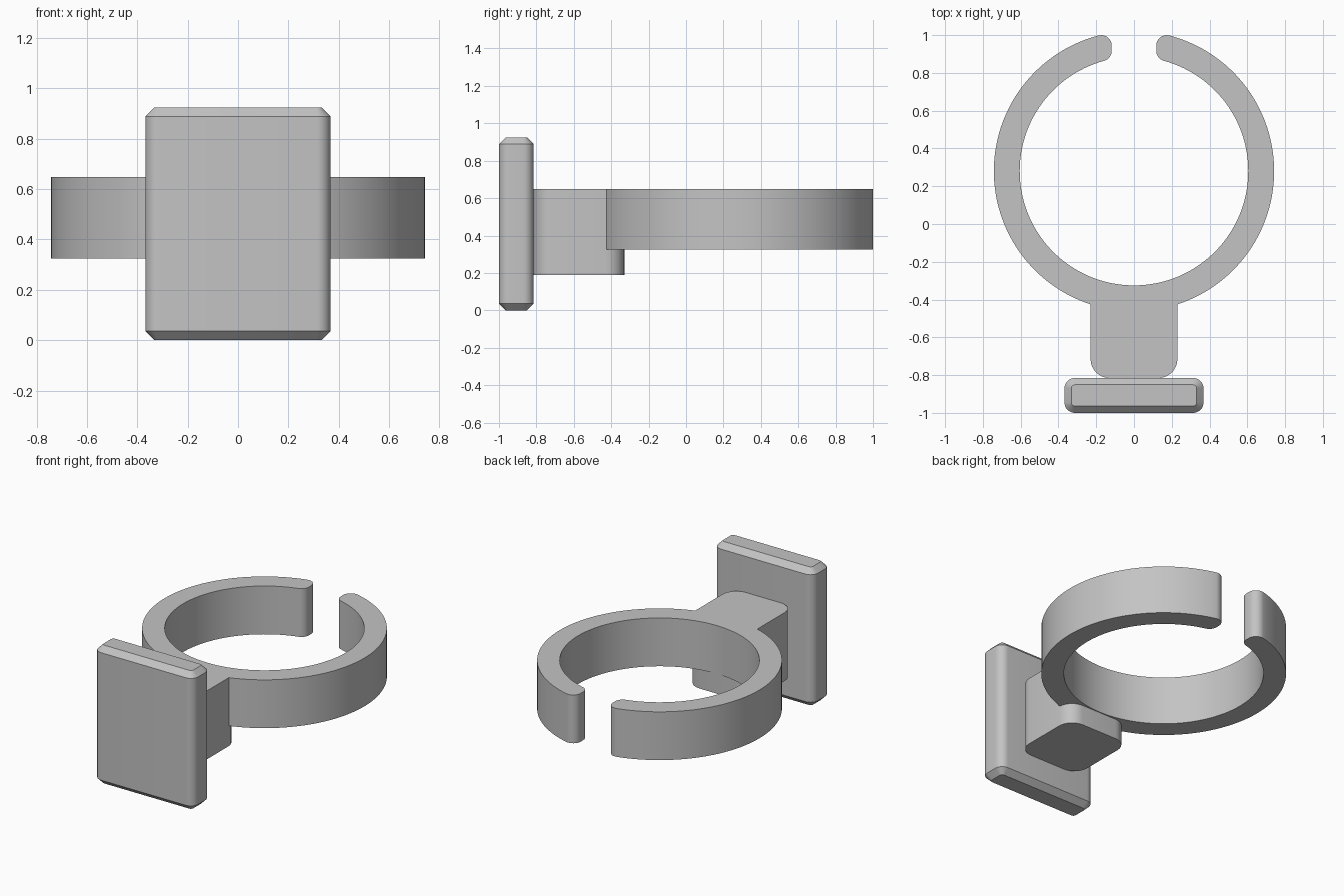
import bpy, bmesh
from math import pi, cos, sin, atan2, sqrt

cube = bpy.data.objects.get("Cube")
if cube:
    bpy.data.objects.remove(cube, do_unlink=True)

grey = bpy.data.materials.new("light grey")
grey.use_nodes = True
colour = (0.55, 0.55, 0.55, 1)
grey.diffuse_color = colour
grey.node_tree.nodes["Principled BSDF"].inputs["Base Color"].default_value = colour


def arc(cx, cy, r, start, end, steps):
    angles = [start + (end - start) * i / steps for i in range(steps + 1)]
    return [(cx + r * cos(a), cy + r * sin(a)) for a in angles]


def rounded_rect(half_x, y0, y1, r, steps=8):
    x = half_x - r
    corners = [(x, y1 - r), (-x, y1 - r), (-x, y0 + r), (x, y0 + r)]
    return [p for i, (cx, cy) in enumerate(corners)
            for p in arc(cx, cy, r, i * pi / 2, (i + 1) * pi / 2, steps)]


def loft(name, layers):
    """Skin a stack of (outline, height) layers and cap both ends."""
    bm = bmesh.new()
    rings = [[bm.verts.new((x, y, z)) for x, y in outline] for outline, z in layers]
    n = len(rings[0])
    for low, high in zip(rings, rings[1:]):
        for i in range(n):
            j = (i + 1) % n
            bm.faces.new((low[i], low[j], high[j], high[i]))
    bm.faces.new(rings[0])
    bm.faces.new(rings[-1])
    bmesh.ops.recalc_face_normals(bm, faces=bm.faces)
    mesh = bpy.data.meshes.new(name)
    bm.to_mesh(mesh)
    bm.free()
    mesh.materials.append(grey)
    obj = bpy.data.objects.new(name, mesh)
    bpy.context.collection.objects.link(obj)
    return obj


def activate(obj):
    bpy.ops.object.select_all(action='DESELECT')
    obj.select_set(True)
    bpy.context.view_layer.objects.active = obj


# Open ring with rounded ends either side of the gap
RING_Y, OUTER, INNER, GAP, FILLET = 0.28, 0.742, 0.605, 0.118, 0.055
BOTTOM, TOP = 0.325, 0.648


def half_side(fillet_dist, radius, turn):
    """Right half of one ring edge, from the gap round to the front."""
    cx = GAP + FILLET
    cy = sqrt(fillet_dist ** 2 - cx ** 2)
    a = atan2(cy, cx)
    end = a if turn < 0 else pi + a
    return (arc(cx, RING_Y + cy, FILLET, pi, end, 8)
            + arc(0, RING_Y, radius, a, -pi / 2, 64)[1:])


outer = half_side(OUTER - FILLET, OUTER, -1)
inner = half_side(INNER + FILLET, INNER, 1)
flip = lambda pts: [(-x, y) for x, y in pts]
outline = outer + flip(outer[:-1])[::-1] + flip(inner) + inner[:-1][::-1]
ring = loft("clip_ring", [(outline, BOTTOM), (outline, TOP)])

# Neck block, reaching below the ring and fused with it
block = rounded_rect(0.23, -0.815, -0.33, 0.1)
neck = loft("neck", [(block, 0.19), (block, TOP)])
fuse = ring.modifiers.new("fuse neck", 'BOOLEAN')
fuse.operation = 'UNION'
fuse.solver = 'EXACT'
fuse.object = neck
activate(ring)
bpy.ops.object.modifier_apply(modifier=fuse.name)
bpy.data.objects.remove(neck, do_unlink=True)
ring.name = "clip_ring_and_neck"

# Upright plate with rounded sides and chamfered top and bottom
CH, HEIGHT = 0.036, 0.925
full = rounded_rect(0.368, -1.0, -0.815, 0.055)
small = rounded_rect(0.368 - CH, -1.0 + CH, -0.815 - CH, 0.055 - CH)
plate = loft("front_plate", [(small, 0), (full, CH), (full, HEIGHT - CH), (small, HEIGHT)])

for obj in (ring, plate):
    activate(obj)
    bpy.ops.object.shade_smooth_by_angle(angle=pi / 6)
